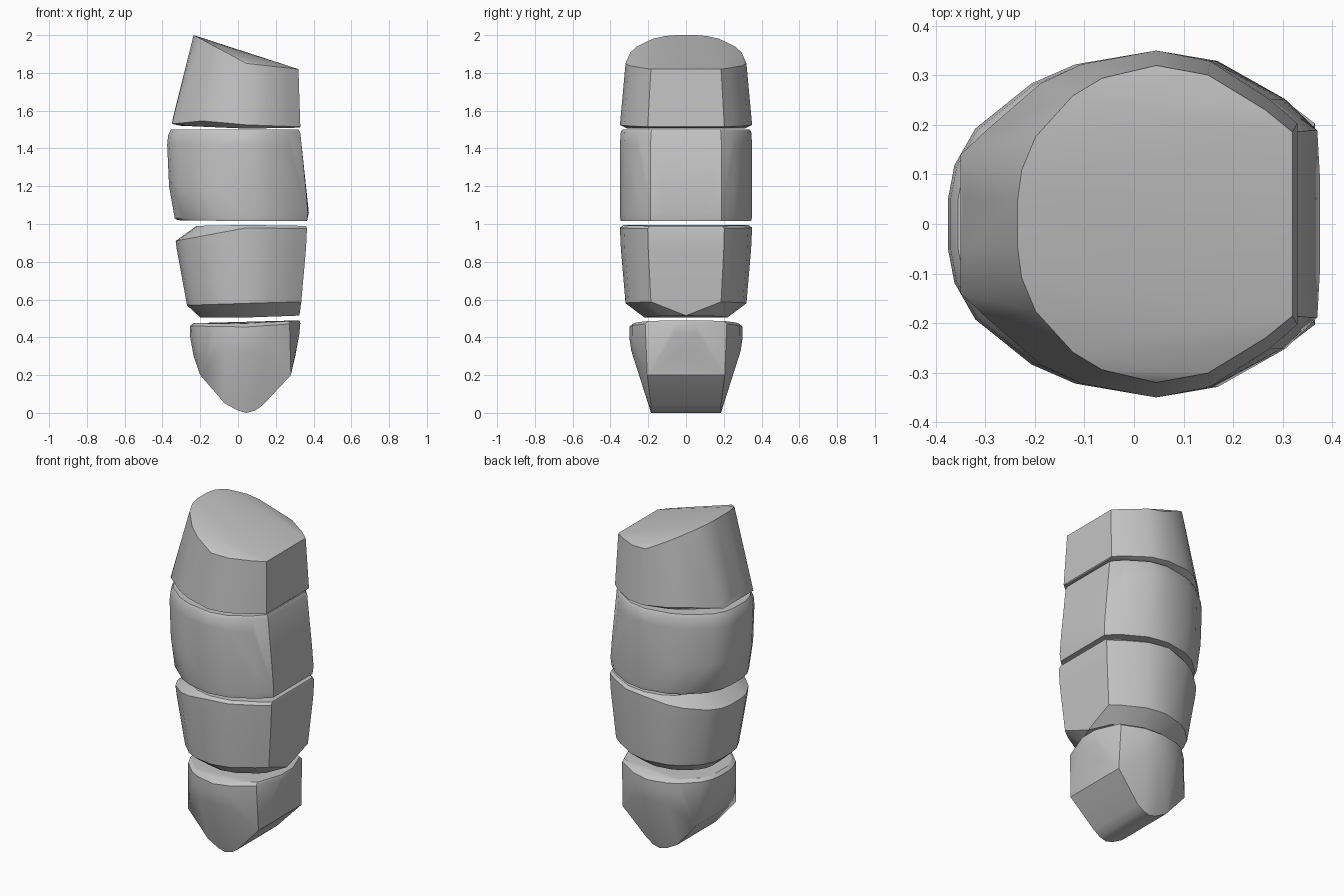
import bpy
import bmesh
import math

cube = bpy.data.objects.get("Cube")
if cube:
    bpy.data.objects.remove(cube, do_unlink=True)

# One plain grey for every segment
grey = bpy.data.materials.new("stone_grey")
grey.use_nodes = True
grey.diffuse_color = (0.55, 0.55, 0.55, 1)
grey.node_tree.nodes["Principled BSDF"].inputs["Base Color"].default_value = grey.diffuse_color

AXIS_X = 0.045  # where every cross-section is widest
SHARP = math.radians(30)

# Half of the unit cross-section: rounded on the right, squarer on the left
OUTLINE = [(-1, 0.15), (-0.97, 0.34), (-0.87, 0.55), (-0.6, 0.81),
           (-0.39, 0.92), (0, 1), (0.38, 0.94), (0.8, 0.72)]


def ring(x_min, x_max, half_width, z_min, z_mid, z_max, flat):
    """Tilted cross-section, given by its heights at both ends and in the middle."""
    points = []
    for u, v in OUTLINE + [(1, flat)]:
        end_x, end_z = (x_min, z_min) if u < 0 else (x_max, z_max)
        points.append((AXIS_X + (end_x - AXIS_X) * abs(u),
                       half_width * v,
                       z_mid + (end_z - z_mid) * abs(u)))
    return points


def segment(name, rings, extra=(), flat=0.58):
    """Faceted hull around stacked rings and extra corners, mirrored in y."""
    points = list(extra)
    for r in rings:
        points += ring(*r, flat)
    bm = bmesh.new()
    for x, y, z in points:
        bm.verts.new((x, y, z))
        if y > 0:
            bm.verts.new((x, -y, z))
    hull = bmesh.ops.convex_hull(bm, input=bm.verts[:])
    inner = {v for v in hull["geom_interior"] + hull["geom_unused"]
             if isinstance(v, bmesh.types.BMVert)}
    bmesh.ops.delete(bm, geom=list(inner), context="VERTS")
    bmesh.ops.dissolve_limit(bm, angle_limit=math.radians(1),
                             verts=bm.verts[:], edges=bm.edges[:])
    bmesh.ops.recalc_face_normals(bm, faces=bm.faces[:])
    # Smooth shading with the strong edges kept sharp
    for f in bm.faces:
        f.smooth = True
    for e in bm.edges:
        e.smooth = e.calc_face_angle(0) < SHARP
    mesh = bpy.data.meshes.new(name)
    bm.to_mesh(mesh)
    bm.free()
    mesh.materials.append(grey)
    obj = bpy.data.objects.new(name, mesh)
    bpy.context.collection.objects.link(obj)
    return obj


# Top block with its slanted cap and flat sides
segment("top_segment", [
    (-0.235, 0.32, 0.32, 2.0, 1.85, 1.82),
    (-0.345, 0.33, 0.35, 1.56, 1.525, 1.515),
    (-0.3, 0.325, 0.31, 1.52, 1.505, 1.51),
], extra=[(-0.35, 0.14, 1.53)])

# Upper middle block, leaning outward to the left at its foot
segment("upper_middle_segment", [
    (-0.355, 0.32, 0.335, 1.5, 1.5, 1.5),
    (-0.37, 0.33, 0.345, 1.47, 1.49, 1.48),
    (-0.375, 0.335, 0.35, 1.42, 1.42, 1.4),
    (-0.365, 0.36, 0.35, 1.2, 1.2, 1.18),
    (-0.335, 0.37, 0.35, 1.03, 1.04, 1.06),
    (-0.32, 0.365, 0.345, 1.02, 1.015, 1.015),
], extra=[(0.375, 0.1, 1.06)], flat=0.54)

# Lower middle block with bevelled underside
segment("lower_middle_segment", [
    (-0.22, 0.36, 0.33, 0.99, 0.995, 0.99),
    (-0.33, 0.365, 0.35, 0.91, 0.98, 0.975),
    (-0.325, 0.36, 0.345, 0.87, 0.87, 0.87),
    (-0.27, 0.335, 0.32, 0.57, 0.58, 0.588),
    (-0.2, 0.27, 0.22, 0.505, 0.505, 0.513),
], extra=[(0.325, 0, 0.515)])

# Tip, narrowing to a rounded ridge that runs front to back
segment("tip_segment", [
    (-0.235, 0.325, 0.28, 0.475, 0.472, 0.49),
    (-0.255, 0.33, 0.3, 0.46, 0.455, 0.475),
    (-0.253, 0.325, 0.3, 0.4, 0.4, 0.42),
    (-0.235, 0.305, 0.29, 0.3, 0.33, 0.31),
    (-0.2, 0.28, 0.22, 0.2, 0.2, 0.2),
], extra=[
    (-0.2, 0.19, 0.2), (-0.07, 0.185, 0.05), (0, 0.185, 0.012),
    (0.045, 0.185, 0), (0.09, 0.185, 0.012), (0.13, 0.185, 0.04),
    (0.28, 0.205, 0.2),
], flat=0.2)
